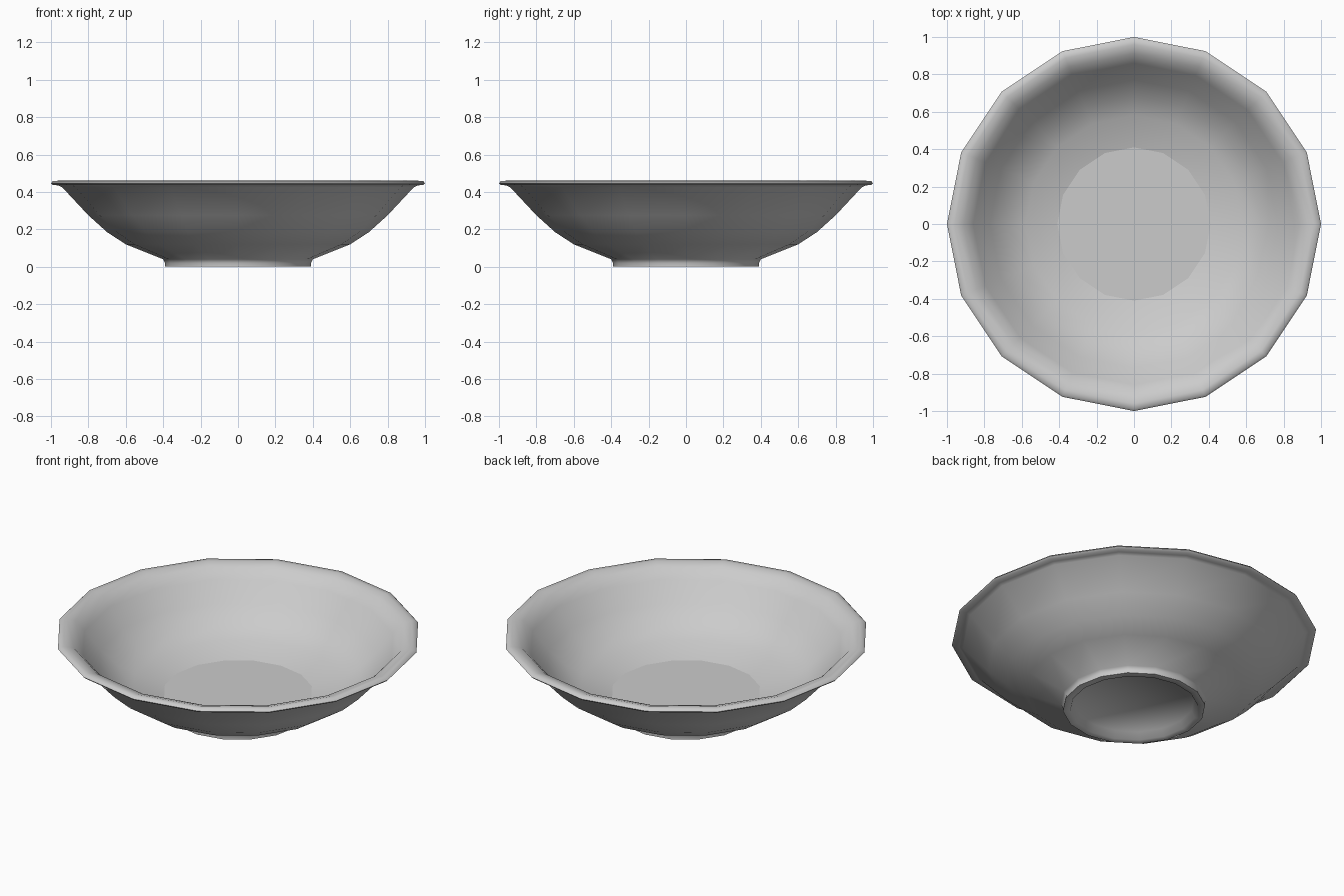
import bpy, bmesh, math

if "Cube" in bpy.data.objects:
    bpy.data.objects.remove(bpy.data.objects["Cube"])

SIDES = 16
# Half cross-section (radius, height): recess centre -> foot -> outside -> rim -> inside -> floor centre
PROFILE = [
    (0.0, 0.04), (0.33, 0.04), (0.35, 0.0), (0.39, 0.0), (0.39, 0.02), (0.40, 0.04),
    (0.60, 0.12), (0.70, 0.185), (0.80, 0.275), (0.94, 0.425), (0.96, 0.435),
    (0.99, 0.437), (1.0, 0.447), (0.99, 0.458), (0.96, 0.46), (0.91, 0.445),
    (0.86, 0.39), (0.77, 0.285), (0.68, 0.205), (0.58, 0.155), (0.41, 0.11), (0.0, 0.11),
]


def lathe(name, profile, sides):
    bm = bmesh.new()
    rings = []
    for r, z in profile:
        if r == 0:
            rings.append([bm.verts.new((0, 0, z))] * sides)
        else:
            rings.append([bm.verts.new((r * math.cos(2 * math.pi * i / sides),
                                        r * math.sin(2 * math.pi * i / sides), z))
                          for i in range(sides)])
    for a, b in zip(rings, rings[1:]):
        for i in range(sides):
            j = (i + 1) % sides
            bm.faces.new(list(dict.fromkeys((a[i], a[j], b[j], b[i]))))
    bmesh.ops.recalc_face_normals(bm, faces=bm.faces)
    mesh = bpy.data.meshes.new(name)
    bm.to_mesh(mesh)
    bm.free()
    obj = bpy.data.objects.new(name, mesh)
    bpy.context.collection.objects.link(obj)
    return obj


# Bowl with foot ring and rolled rim
bowl = lathe("bowl", PROFILE, SIDES)
bpy.context.view_layer.objects.active = bowl
bowl.select_set(True)
bpy.ops.object.shade_smooth_by_angle(angle=math.radians(70))

# Keep a crisp edge around the flat floor inside
for e in bowl.data.edges:
    ends = [bowl.data.vertices[v].co for v in e.vertices]
    if all(abs(c.z - 0.11) < 1e-4 and c.xy.length > 0.4 for c in ends):
        e.use_edge_sharp = True
